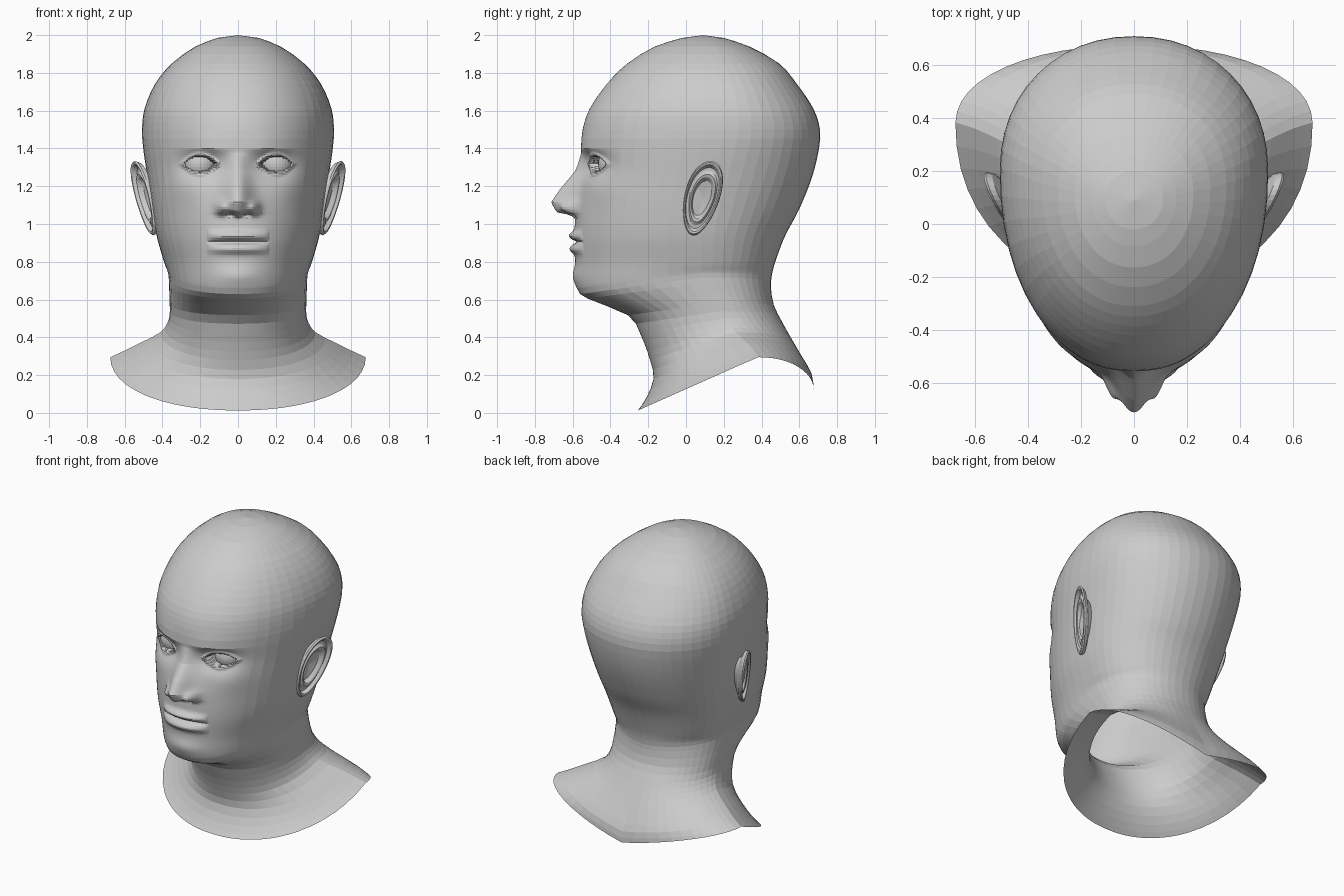
import bpy, bmesh
from math import sin, cos, pi, exp, ceil
from mathutils import Matrix

if "Cube" in bpy.data.objects:
    bpy.data.objects.remove(bpy.data.objects["Cube"])


def spline(p0, p1, p2, p3, t):
    # Catmull-Rom blend of whole tuples
    return [0.5 * (2 * b + (c - a) * t + (2 * a - 5 * b + 4 * c - d) * t * t
                   + (3 * b - a - 3 * c + d) * t ** 3)
            for a, b, c, d in zip(p0, p1, p2, p3)]


def g(d, s):
    return exp(-(d / s) ** 2)


def finish(name, bm):
    # one side is modelled, the other is mirrored
    me = bpy.data.meshes.new(name)
    bm.to_mesh(me)
    bm.free()
    ob = bpy.data.objects.new(name, me)
    bpy.context.collection.objects.link(ob)
    mod = ob.modifiers.new("mirror", 'MIRROR')
    mod.merge_threshold = 0.0005


def loft(name, rings, tip, closed):
    bm = bmesh.new()
    vs = [[bm.verts.new(p) for p in r] for r in rings]
    n = len(rings[0])
    end = bm.verts.new(tip)
    cols = range(n if closed else n - 1)
    for a, b in zip(vs, vs[1:]):
        for j in cols:
            k = (j + 1) % n
            bm.faces.new((a[j], a[k], b[k], b[j]))
    for j in cols:
        bm.faces.new((vs[-1][j], vs[-1][(j + 1) % n], end))
    finish(name, bm)


# Tilted neck and jaw sections: front z, side z, back z, front y, back y, half width, widest y
NECK = [
    (.013, .295, .12, -.254, .677, .676, .38),
    (.08, .325, .19, -.21, .667, .61, .36),
    (.18, .37, .28, -.172, .62, .52, .32),
    (.28, .427, .38, -.19, .565, .41, .26),
    (.42, .50, .48, -.243, .51, .365, .20),
    (.517, .58, .57, -.307, .465, .362, .16),
    (.605, .69, .66, -.52, .45, .366, .10),
    (.66, .74, .72, -.575, .453, .37, .08),
]
# Level head sections: z, front y, back y, half width, widest y
SKULL = [
    (.80, -.585, .473, .392, .08),
    (.935, -.59, .524, .43, .08),
    (1.08, -.583, .60, .455, .10),
    (1.25, -.56, .668, .48, .14),
    (1.40, -.555, .704, .502, .18),
    (1.50, -.547, .709, .508, .20),
    (1.61, -.51, .675, .495, .20),
    (1.74, -.42, .588, .44, .18),
    (1.85, -.31, .493, .35, .15),
    (1.94, -.164, .335, .225, .12),
    (1.985, -.02, .20, .11, .10),
]
KEYS = NECK + [(k[0], k[0], k[0], *k[1:]) for k in SKULL]
# Nose ridge: z, protrusion
NOSE = [(1.03, 0), (1.048, .03), (1.062, .10), (1.115, .135), (1.185, .098), (1.28, .034), (1.38, 0)]
EYE = (.20, -.375, 1.317)


def nose_height(z):
    for (z0, a), (z1, b) in zip(NOSE, NOSE[1:]):
        if z0 <= z <= z1:
            return a + (b - a) * (z - z0) / (z1 - z0)
    return 0


def relief(x, z):
    # outward push of the facial features
    f = nose_height(z) * g(x, .045 + .032 * max(0, min(1, (1.38 - z) / .27)))
    f += .045 * g(x - .085, .03) * g(z - 1.087, .032)          # nostril wings
    f -= .05 * g(x - .045, .022) * g(z - 1.052, .012)          # nostrils
    w = max(0, 1 - (x / .165) ** 2) ** .6
    f += .030 * w * g(z - .938, .024)                          # upper lip
    f += .028 * w * g(z - .868, .026)                          # lower lip
    f -= .022 * w * g(z - .905, .009)                          # mouth line
    f += .016 * g(x, .12) * g(z - .725, .05)                   # chin
    f -= .055 * g(x - .18, .12) * g(z - 1.315, .07)            # eye socket
    f += .018 * g(x - .17, .12) * g(z - 1.41, .035)            # brow
    f += .012 * g(x - .29, .09) * g(z - 1.19, .08)             # cheekbone
    e = abs(z - EYE[2]) / .037 + ((x - EYE[0]) / .083) ** 2
    f += .014 * g(e - 1.35, .35)                               # eyelids
    return f - .06 if e < 1 else f                             # eye opening


# fine columns over the face, coarse ones round the back
ANGLES = [.8 * i / 52 for i in range(52)] + [.8 + (pi - .8) * i / 18 for i in range(19)]


def head_ring(k):
    zf, zs, zb, yf, yb, w, c = k
    ring = []
    for t in ANGLES:
        s, q = max(sin(t), 0), abs(cos(t)) ** .943
        x = w * s ** .943 if s > 1e-6 else 0
        if t < pi / 2:
            y, z = c + (yf - c) * q, zs + (zf - zs) * q
            if .64 < z < 1.55:
                y -= relief(x, z) * min(1, max(0, (c - y) / .2))
        else:
            y, z = c + (yb - c) * q, zb + (zs - zb) * s
        ring.append((x, y, z))
    return ring


# Head and neck: fine rows from chin to brow, coarse rows elsewhere
rings = []
last = len(KEYS) - 1
for i in range(last):
    pts = [KEYS[max(0, min(last, i + d))] for d in (-1, 0, 1, 2)]
    z0, z1 = KEYS[i][0], KEYS[i + 1][0]
    step = .0095 if .65 < z0 < 1.39 else .055
    steps = max(2, ceil((z1 - z0) / step))
    rings += [head_ring(spline(*pts, s / steps)) for s in range(steps)]
rings.append(head_ring(KEYS[last]))
loft("head_and_neck", rings, (0, .09, 2.0), False)

# Eyeballs
bm = bmesh.new()
bmesh.ops.create_uvsphere(bm, u_segments=32, v_segments=20, radius=.09,
                          matrix=Matrix.Translation(EYE))
finish("eyes", bm)


def ear_point(a, k, off):
    # leaning egg outline, scaled by k, on a plate that stands away from the head
    y = .085 + k * (.045 * sin(a) + .095 * cos(a) * (1 + .15 * sin(a)))
    z = 1.137 + k * .197 * sin(a)
    return (.4655 + .396 * y + .155 * (z - 1.15) + off, y, z)


# Ears: rings from the root, over the rolled rim, into the bowl
EAR_STEPS = [(.6, -.09), (.72, -.04), (.95, -.022), (1, 0), (.96, .01), (.9, .008),
             (.82, -.014), (.73, -.012), (.64, 0), (.56, -.004), (.46, -.026)]
ear_rings = [[ear_point(2 * pi * j / 36, k, off) for j in range(36)] for k, off in EAR_STEPS]
loft("ears", ear_rings, ear_point(0, 0, -.037), True)
